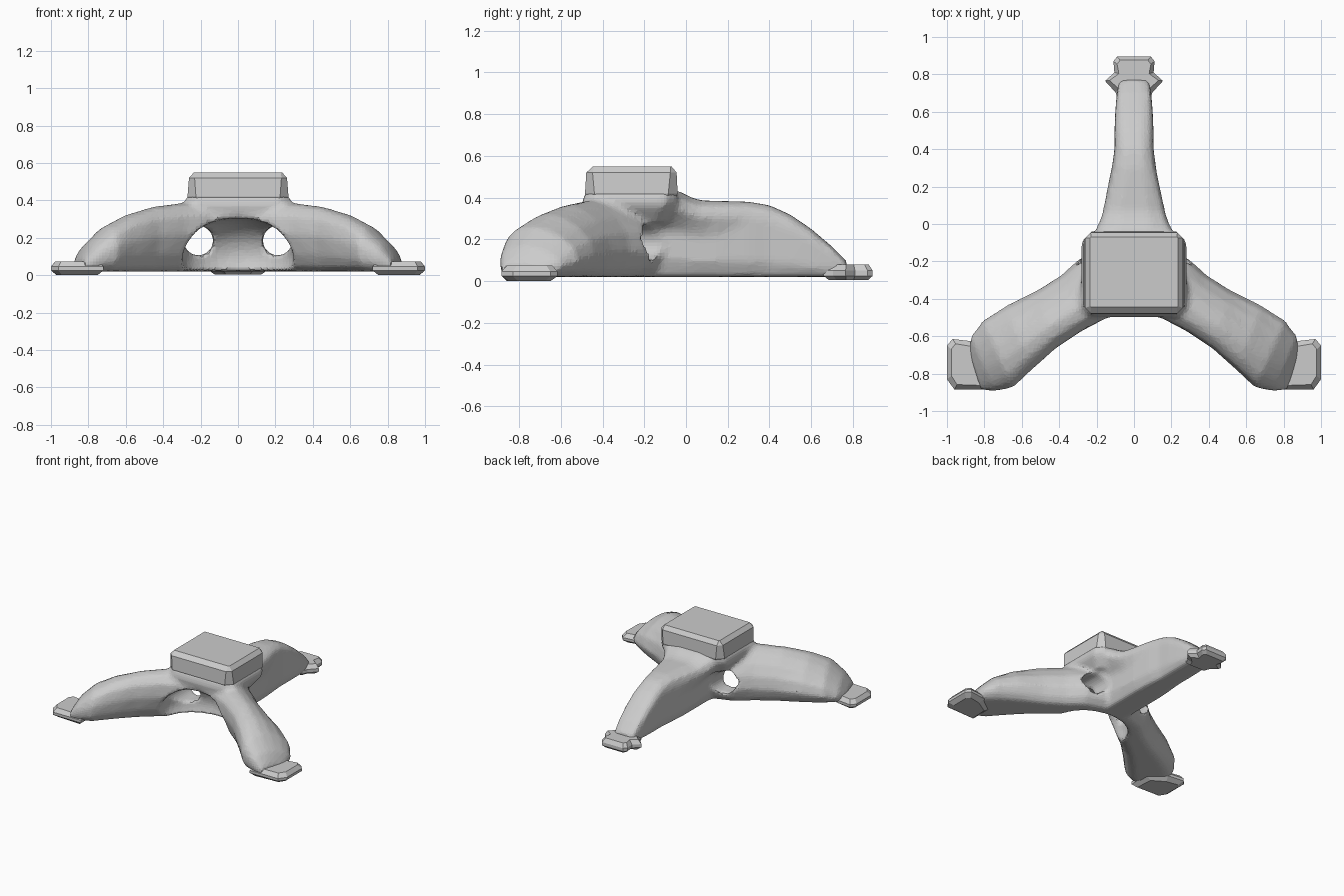
import bpy, bmesh, math
from mathutils import Vector, Matrix

if "Cube" in bpy.data.objects:
    bpy.data.objects.remove(bpy.data.objects["Cube"])

grey = bpy.data.materials.new("plain grey")
grey.diffuse_color = (0.6, 0.6, 0.6, 1)
grey.use_nodes = True
grey.node_tree.nodes["Principled BSDF"].inputs["Base Color"].default_value = grey.diffuse_color


def finish(name, bm):
    bmesh.ops.recalc_face_normals(bm, faces=bm.faces)
    mesh = bpy.data.meshes.new(name)
    bm.to_mesh(mesh)
    bm.free()
    mesh.materials.append(grey)
    ob = bpy.data.objects.new(name, mesh)
    bpy.context.collection.objects.link(ob)
    return ob


def loft(bm, rings):
    """Closed skin through rings of equal length."""
    loops = [[bm.verts.new(p) for p in r] for r in rings]
    n = len(loops[0])
    faces = []
    for a, b in zip(loops, loops[1:]):
        faces += [bm.faces.new((a[i], a[(i + 1) % n], b[(i + 1) % n], b[i])) for i in range(n)]
    faces += [bm.faces.new(loops[0][::-1]), bm.faces.new(loops[-1])]
    bmesh.ops.recalc_face_normals(bm, faces=faces)


def stack(bm, layers):
    loft(bm, [[(x, y, z) for x, y in pts] for pts, z in layers])


def plate(name, layers):
    """Stack of outlines, each (points, z), for faceted parts."""
    bm = bmesh.new()
    stack(bm, layers)
    return finish(name, bm)


def inset(pts, d):
    cx = sum(p[0] for p in pts) / len(pts)
    cy = sum(p[1] for p in pts) / len(pts)
    out = []
    for x, y in pts:
        v = Vector((x - cx, y - cy))
        v *= max(0, 1 - d / v.length)
        out.append((cx + v.x, cy + v.y))
    return out


def block_outline(x, y0, y1, c):
    return [(x - c, y0), (x, y0 + c), (x, y1 - c), (x - c, y1),
            (-x + c, y1), (-x, y1 - c), (-x, y0 + c), (-x + c, y0)]


# Front legs: back edge, front edge, crest height and undercut along the leg
LEG = [((.05, -.08), (-.05, -.50), .39, .3), ((.28, -.17), (.13, -.51), .388, .3),
       ((.38, -.265), (.27, -.575), .38, .3), ((.52, -.355), (.42, -.67), .36, .2),
       ((.685, -.435), (.55, -.78), .317, .08), ((.81, -.515), (.65, -.868), .258, 0),
       ((.875, -.60), (.75, -.89), .168, 0), ((.885, -.68), (.82, -.885), .085, 0)]
ARCH = [(.2, 0), (.08, .12), (.0, .33), (.06, .58), (.22, .79), (.42, .945), (.62, 1.02),
        (.82, .98), (.96, .83), (1.02, .56), (1, .25), (.93, .08), (.82, 0)]
body = bmesh.new()
for side in (1, -1):
    rings = []
    for a, b, h, cut_in in LEG:
        a, b = Vector(a), Vector(b)
        ring = []
        for t, k in ARCH:
            if t > .75 and k < .6:
                t -= cut_in * (.7 - k)
            p = a.lerp(b, t)
            ring.append((side * p.x, p.y, .02 + (h - .02) * k))
        rings.append(ring)
    loft(body, rings)

# Back leg: distance, half width of the crown, height
rings = []
for y, w, h in [(-.32, .2, .36), (-.1, .24, .44), (-.03, .21, .43), (.02, .185, .402),
                (.07, .17, .386), (.15, .152, .384), (.3, .118, .38), (.4, .104, .363),
                (.5, .104, .318), (.6, .1, .25), (.7, .092, .165), (.77, .078, .095)]:
    low = min(w, .128)
    half = [(low * .75, .02), (low, .02 + .2 * (h - .02)), (low, h * .55),
            (w, h * .8), (w * .88, h * .93), (w * .45, h)]
    rings.append([(x, y, z) for x, z in half] + [(-x, y, z) for x, z in half[::-1]])
loft(body, rings)

# Skirt that blends the block into the legs
stack(body, [(block_outline(.22, -.46, -.08, .06), .28), (block_outline(.27, -.495, -.05, .06), .345),
             (block_outline(.287, -.497, -.04, .06), .38), (block_outline(.268, -.48, -.045, .04), .43)])
leg_frame = finish("leg_frame", body)

# Hollow under the block: front arch open to the floor, two passages beside the back leg
cut = bmesh.new()
bmesh.ops.create_uvsphere(cut, u_segments=32, v_segments=16, radius=1,
                          matrix=Matrix.Translation((0, -.48, .1)) @ Matrix.Diagonal((.3, .245, .205, 1)))
hollow = finish("hollow_cutter", cut)
passages = []
for s in (1, -1):
    cut = bmesh.new()
    bmesh.ops.create_cone(cut, cap_ends=True, segments=24, radius1=.08, radius2=.08, depth=.75,
                          matrix=Matrix.Translation((s * .212, -.12, .185)) @ Matrix.Rotation(math.pi / 2, 4, 'X'))
    passages.append(finish("passage_cutter", cut))


def remesh(size):
    m = leg_frame.modifiers.new("blend", 'REMESH')
    m.mode = 'VOXEL'
    m.voxel_size = size


remesh(.016)
for c in [hollow] + passages:
    m = leg_frame.modifiers.new("cut", 'BOOLEAN')
    m.operation, m.object, m.solver = 'DIFFERENCE', c, 'EXACT'
    c.hide_render = True
    c.hide_set(True)
remesh(.016)
m = leg_frame.modifiers.new("soften", 'SMOOTH')
m.factor, m.iterations = .5, 4
for p in leg_frame.data.polygons:
    p.use_smooth = True
m = leg_frame.modifiers.new("lighten", 'DECIMATE')
m.ratio = .35

# Mounting block with chamfered edges
plate("mounting_block", [(block_outline(.25, -.465, -.06, .045), .36),
                         (block_outline(.27, -.484, -.04, .045), .42),
                         (block_outline(.262, -.478, -.045, .03), .52),
                         (block_outline(.235, -.445, -.07, .005), .55)])

# Front feet
FOOT = [(.72, -.885), (.96, -.885), (1.0, -.83), (1.0, -.65), (.97, -.615), (.84, -.63), (.72, -.72)]
for side, name in ((1, "right_foot"), (-1, "left_foot")):
    f = [(side * x, y) for x, y in FOOT]
    plate(name, [(inset(f, .04), 0), (f, .025), (f, .045), (inset(f, .03), .074)])

# Back foot with side ears
half = [(.09, .895), (.11, .87), (.105, .81), (.155, .765), (.1, .705), (.08, .66)]
f = half + [(-x, y) for x, y in half[::-1]]
plate("back_foot", [(inset(f, .03), .004), (f, .025), (f, .05), (inset(f, .025), .08)])
